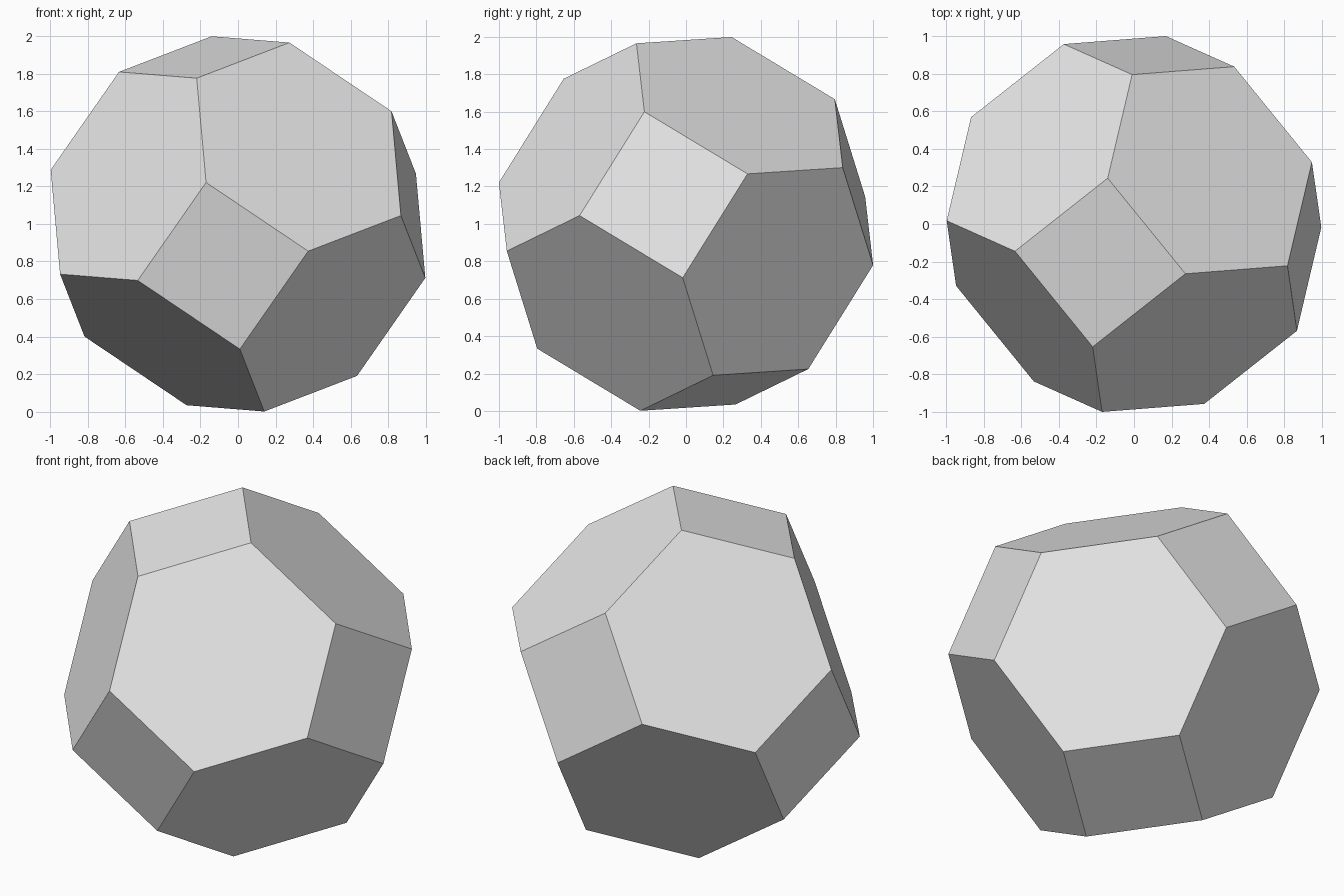
import bpy
import bmesh
from itertools import permutations, product
from mathutils import Vector

cube = bpy.data.objects.get("Cube")
if cube:
    bpy.data.objects.remove(cube, do_unlink=True)

# Directions from the centre to three neighbouring square faces
axes = [Vector((0.9075, -0.12, 0.156)),
        Vector((-0.08, -0.898, -0.223)),
        Vector((-0.18, -0.205, 0.8875))]
centre = Vector((0, 0, 1))

# Truncated octahedron: hull of every signed ordering of (0, half, full)
corners = set()
for order in permutations((0, 0.5, 1)):
    for signs in product((-1, 1), repeat=3):
        corners.add(tuple(s * c for s, c in zip(signs, order)))

bm = bmesh.new()
for corner in sorted(corners):
    bm.verts.new(centre + sum((c * a for c, a in zip(corner, axes)), Vector()))
bmesh.ops.convex_hull(bm, input=bm.verts[:])
# Merge the hull triangles into flat squares and hexagons
bmesh.ops.dissolve_limit(bm, angle_limit=0.1, verts=bm.verts[:], edges=bm.edges[:])
bmesh.ops.recalc_face_normals(bm, faces=bm.faces[:])

mesh = bpy.data.meshes.new("truncated_octahedron")
bm.to_mesh(mesh)
bm.free()
solid = bpy.data.objects.new("truncated_octahedron", mesh)
bpy.context.collection.objects.link(solid)

# Plain light grey
grey = bpy.data.materials.new("light_grey")
grey.use_nodes = True
grey.diffuse_color = (0.8, 0.8, 0.8, 1)
grey.node_tree.nodes["Principled BSDF"].inputs["Base Color"].default_value = (0.8, 0.8, 0.8, 1)
mesh.materials.append(grey)
